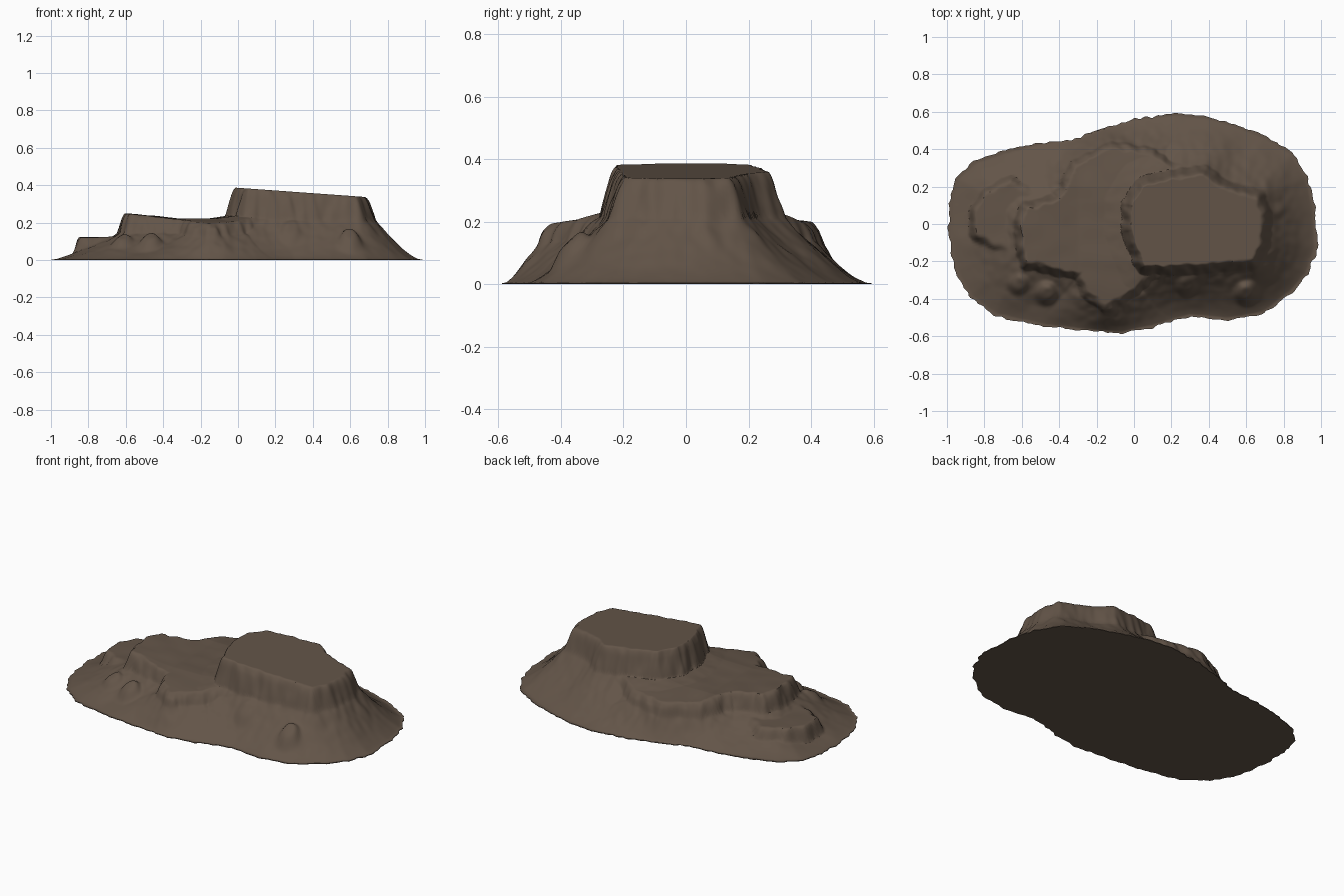
import bpy, bmesh, math
from mathutils import Vector, noise

if "Cube" in bpy.data.objects:
    bpy.data.objects.remove(bpy.data.objects["Cube"])

# Plan outlines of each tier
BASE = [(.98, -.13), (.97, .08), (.93, .25), (.85, .38), (.7, .47), (.55, .53), (.4, .575), (.22, .592),
        (0, .56), (-.2, .5), (-.33, .45), (-.55, .425), (-.7, .39), (-.85, .34), (-.95, .25), (-.99, .1),
        (-.99, -.08), (-.96, -.25), (-.88, -.39), (-.75, -.49), (-.5, -.545), (-.25, -.57), (-.07, -.585),
        (.1, -.55), (.3, -.495), (.5, -.515), (.7, -.48), (.85, -.36), (.93, -.27)]
MID = [(-.57, -.2), (-.6, -.02), (-.57, .08), (-.4, .12), (-.36, .2), (-.3, .31), (-.12, .4), (.1, .36),
       (.3, .22), (.3, -.2), (.06, -.27), (0, -.34), (-.15, -.43), (-.24, -.36), (-.28, -.26)]
TOP = [(-.01, -.03), (-.01, .1), (.05, .2), (.2, .235), (.37, .26), (.46, .19), (.65, .13), (.68, .05),
       (.67, -.1), (.63, -.19), (.3, -.215), (.06, -.22), (.01, -.1)]
LEDGE = [(-.84, -.06), (-.84, .07), (-.78, .16), (-.66, .22), (-.55, .14), (-.55, -.12), (-.72, -.1)]
# Small outcrops on the slopes: x, y, radius, height
KNOBS = [(-.47, -.37, .055, .045), (-.62, -.32, .05, .03), (.28, -.33, .05, .03), (.6, -.37, .055, .05)]


def signed_distance(poly, x, y):
    """Distance to a closed outline, positive inside."""
    best, inside = 9.0, False
    for i, (ax, ay) in enumerate(poly):
        bx, by = poly[i - 1]
        ex, ey = bx - ax, by - ay
        t = max(0, min(1, ((x - ax) * ex + (y - ay) * ey) / (ex * ex + ey * ey)))
        best = min(best, (x - ax - t * ex) ** 2 + (y - ay - t * ey) ** 2)
        if (ay > y) != (by > y) and x < ax + ex * (y - ay) / ey:
            inside = not inside
    return math.sqrt(best) * (1 if inside else -1)


def radius_at(poly, ang):
    """Distance from the origin to the outline along an angle."""
    dx, dy = math.cos(ang), math.sin(ang)
    for i, (ax, ay) in enumerate(poly):
        ex, ey = poly[i - 1][0] - ax, poly[i - 1][1] - ay
        det = ex * dy - ey * dx
        if abs(det) > 1e-9:
            s = (dx * ay - dy * ax) / det
            r = (ex * ay - ey * ax) / det
            if -1e-6 <= s <= 1 + 1e-6 and r > 0:
                return r
    return .9


def n(x, y, f, seed):
    return noise.noise(Vector((x * f, y * f, seed)))


def step(v, w):
    """Cliff profile: 0 at the foot, 1 at the rim."""
    t = max(0, min(1, v / w + 1))
    return 1 - (1 - t) ** 1.5 if t > .6 else t * .747 / .6


def height(x, y, d0):
    flute = .012 * n(x, y, 22, 1) + .008 * n(x, y, 9, 4)
    dm = signed_distance(MID, x, y) + flute
    dt = signed_distance(TOP, x, y) + flute * .8
    dl = signed_distance(LEDGE, x, y) + flute
    # sloping talus below each cliff
    out_m, out_t = max(0, -dm - .03), max(0, -dt - .05)
    z = max(.15 * (d0 / (d0 + out_m + 1e-6)) ** 1.2, .22 * (d0 / (d0 + out_t + 1e-6)) ** 1.35)
    z += .012 * n(x, y, 6, 7) * min(1, d0 / .1) * min(1, out_t / .1)
    for kx, ky, r, h in KNOBS:
        z += h * math.exp(-(((x - kx) ** 2 + (y - ky) ** 2) / r ** 2) ** 2)
    # low ledge, middle terrace and summit
    z += max(0, .123 + .004 * n(x, y, 8, 2) - z) * step(dl, .04)
    terrace = .22 + .03 * max(0, (-.3 - x) / .3) + .025 * max(0, 1 + min(dt, 0) / .15)
    terrace -= .02 * max(0, abs(y) - .2) / .2
    z += max(0, terrace + .005 * n(x, y, 8, 3) - z) * step(dm, .045)
    z += max(0, .386 - .072 * x - z) * step(dt, .055)
    return max(z, .004)


def build_mesa(rings=125, spokes=400):
    bm = bmesh.new()
    centre = bm.verts.new((0, 0, height(0, 0, .55)))
    foot_centre = bm.verts.new((0, 0, 0))
    cols = []
    for s in range(spokes):
        a = 2 * math.pi * s / spokes
        ca, sa = math.cos(a), math.sin(a)
        r0 = radius_at(BASE, a)
        r0 += .014 * n(r0 * ca, r0 * sa, 26, 9)
        col = []
        for k in range(1, rings + 1):
            r = r0 * k / rings
            x, y = r * ca, r * sa
            d0 = max(0, signed_distance(BASE, x, y)) if k < rings else 0
            col.append(bm.verts.new((x, y, height(x, y, d0))))
        col.append(bm.verts.new((r0 * ca, r0 * sa, 0)))
        cols.append(col)
    for s in range(spokes):
        a, b = cols[s], cols[(s + 1) % spokes]
        bm.faces.new((centre, a[0], b[0]))
        for k in range(rings):
            bm.faces.new((a[k], a[k + 1], b[k + 1], b[k]))
        bm.faces.new((foot_centre, b[-1], a[-1]))
    me = bpy.data.meshes.new("rock_mesa")
    bm.to_mesh(me)
    bm.free()
    return me


# Rock body
mesa = bpy.data.objects.new("rock_mesa", build_mesa())
bpy.context.collection.objects.link(mesa)
rock = bpy.data.materials.new("brown_rock")
rock.diffuse_color = (.125, .09, .065, 1)
rock.use_nodes = True
rock.node_tree.nodes["Principled BSDF"].inputs["Base Color"].default_value = rock.diffuse_color
mesa.data.materials.append(rock)
bpy.context.view_layer.objects.active = mesa
mesa.select_set(True)
bpy.ops.object.shade_smooth_by_angle(angle=math.radians(40))
